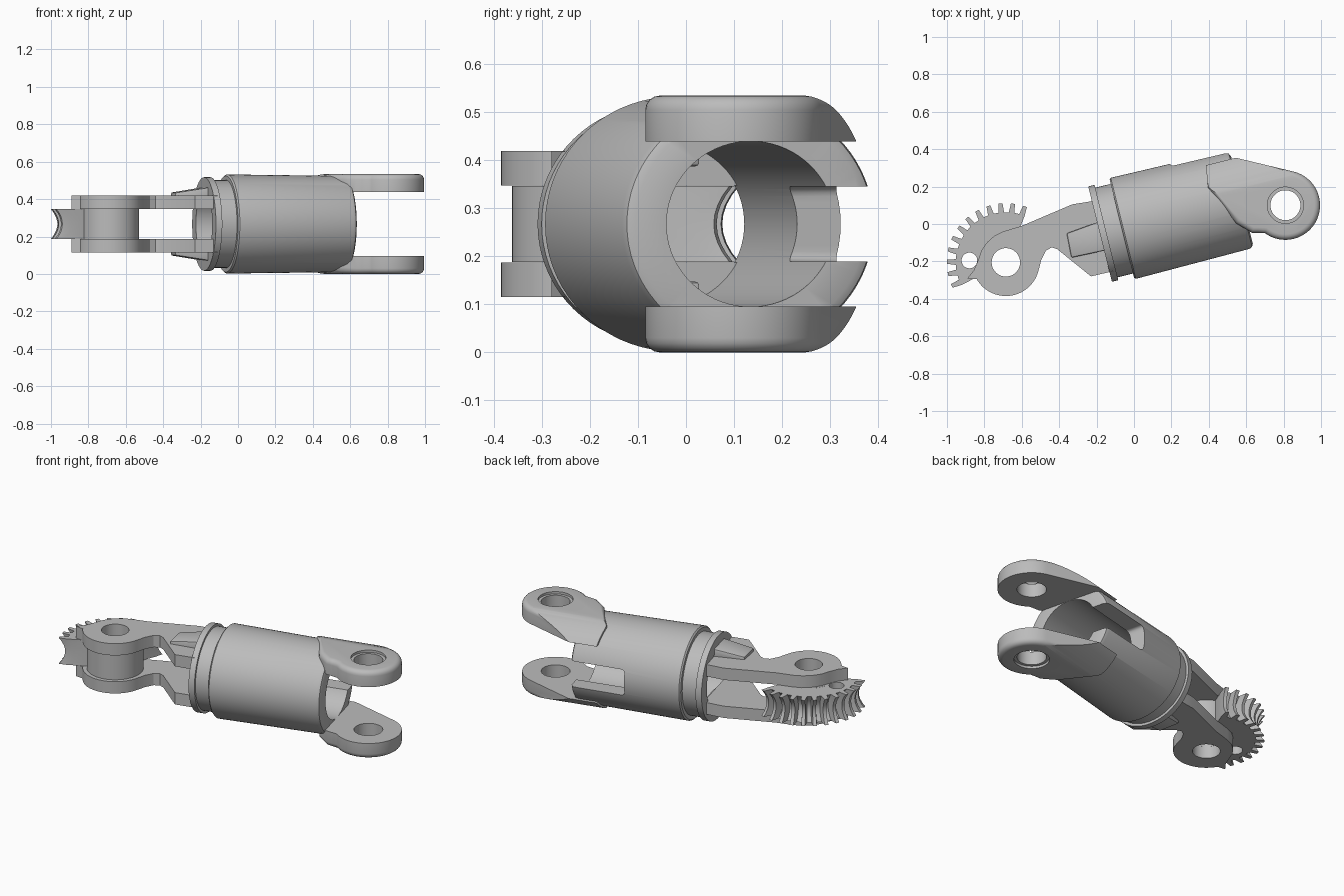
import bpy, bmesh
from math import sin, cos, pi, radians
from mathutils import Matrix

cube = bpy.data.objects.get("Cube")
if cube:
    bpy.data.objects.remove(cube, do_unlink=True)

steel = bpy.data.materials.new("plain_grey")
steel.use_nodes = True
GREY = (0.5, 0.5, 0.5, 1)
steel.diffuse_color = GREY
steel.node_tree.nodes["Principled BSDF"].inputs["Base Color"].default_value = GREY

# Parts are built centred on z = 0; the body frame has its x along the barrel
LIFT = Matrix.Translation((0, 0, 0.267))
BODY = Matrix.Translation((-0.065, -0.025, 0.267)) @ Matrix.Rotation(radians(14), 4, 'Z')


def finish(name, bm):
    bmesh.ops.recalc_face_normals(bm, faces=bm.faces)
    mesh = bpy.data.meshes.new(name)
    bm.to_mesh(mesh)
    bm.free()
    mesh.materials.append(steel)
    ob = bpy.data.objects.new(name, mesh)
    bpy.context.collection.objects.link(ob)
    return ob


def loft(name, rings, closed=False, bevel_top=0):
    """Join rings of points; cap the ends, or close the loop."""
    bm = bmesh.new()
    vr = [[bm.verts.new(p) for p in ring] for ring in rings]
    n = len(vr[0])
    pairs = list(zip(vr, vr[1:])) + ([(vr[-1], vr[0])] if closed else [])
    for a, b in pairs:
        for i in range(n):
            j = (i + 1) % n
            bm.faces.new((a[i], a[j], b[j], b[i]))
    if not closed:
        bm.faces.new(vr[0])
        bm.faces.new(vr[-1])
    if bevel_top:
        bmesh.ops.recalc_face_normals(bm, faces=bm.faces)
        top = set(vr[-1])
        rim = [e for e in bm.edges if set(e.verts) <= top]
        bmesh.ops.bevel(bm, geom=rim, offset=bevel_top, segments=4, profile=0.5, affect='EDGES')
    return finish(name, bm)


def prism(name, pts, z0, z1, bevel_top=0):
    return loft(name, [[(x, y, z) for x, y in pts] for z in (z0, z1)], bevel_top=bevel_top)


def arc(cx, cy, r, a0, a1, n):
    angles = [radians(a0 + (a1 - a0) * i / n) for i in range(n + 1)]
    return [(cx + r * cos(a), cy + r * sin(a)) for a in angles]


def disc(name, cx, cy, r, z0, z1):
    return prism(name, arc(cx, cy, r, 0, 360, 48)[:-1], z0, z1)


def modify(ob, kind, **settings):
    m = ob.modifiers.new(kind.lower(), kind)
    for key, value in settings.items():
        setattr(m, key, value)
    bpy.ops.object.select_all(action='DESELECT')
    bpy.context.view_layer.objects.active = ob
    ob.select_set(True)
    bpy.ops.object.modifier_apply(modifier=m.name)


def boolean(ob, other, operation='DIFFERENCE'):
    modify(ob, 'BOOLEAN', object=other, operation=operation, solver='EXACT')
    bpy.data.objects.remove(other, do_unlink=True)


def mirror_z(ob):
    modify(ob, 'MIRROR', use_axis=(False, False, True), use_mirror_merge=False)


def place(ob, matrix):
    ob.matrix_world = matrix
    bpy.ops.object.select_all(action='DESELECT')
    bpy.context.view_layer.objects.active = ob
    ob.select_set(True)
    bpy.ops.object.shade_smooth_by_angle(angle=radians(32))


# Barrel with collar and through bore, slightly wider than tall
profile = [(-0.12, 0.172), (-0.12, 0.25), (-0.085, 0.25), (-0.085, 0.235), (0, 0.235),
           (0, 0.257), (0.008, 0.265), (0.635, 0.257), (0.652, 0.251), (0.66, 0.235), (0.66, 0.172)]
STEPS = 72
turns = [2 * pi * i / STEPS for i in range(STEPS)]
barrel = loft("barrel", [[(u, 1.05 * r * cos(a), r * sin(a)) for u, r in profile]
                         for a in turns], closed=True)

# Side slot, open at the fork end
slot = prism("slot_cutter", [(0.335, 0.08), (0.8, 0.08), (0.8, 0.4), (0.335, 0.4)], -0.078, 0.078)
modify(slot, 'BEVEL', width=0.02, segments=4)
boolean(barrel, slot)

# Fork arms, rounded on the outside and trimmed to the barrel curve on one flank
EYE = (0.879, -0.09)
outline = ([(0.5, 0.1), (0.52, 0.235), (0.661, 0.232)] + arc(*EYE, 0.185, 63, -140, 40)
           + [(0.70, -0.198), (0.67, -0.19), (0.6, -0.12)])
arm = prism("fork_arms", outline, 0.172, 0.267, bevel_top=0.03)
flank = arc(0, 0, 1, 0, 90, 24)
section = [(0.286 * c, 0.27 * s) for c, s in flank] + [(-0.4, 0.27), (-0.4, 0), (0, 0)]
trim = loft("trim_cutter", [[(u, v, z) for v, z in section] for u in (0.4, 1.2)])
boolean(arm, trim, 'INTERSECT')
boolean(arm, disc("eye_cutter", *EYE, 0.08, 0.1, 0.4))
boolean(arm, disc("counterbore_cutter", *EYE, 0.097, 0.253, 0.4))
mirror_z(arm)
boolean(barrel, arm, 'UNION')
place(barrel, BODY)

# Clevis plates on the other end
HUB = (-0.685, -0.205)
outline = ([(-0.205, 0.125), (-0.33, 0.105), (-0.6, -0.01), (-0.70, -0.04), (-0.745, -0.062),
            (-0.785, -0.097), (-0.815, -0.14), (-0.832, -0.19), (-0.855, -0.245), (-0.89, -0.29)]
           + arc(*HUB, 0.18, 210, 345, 30)
           + [(-0.495, -0.19), (-0.47, -0.142), (-0.44, -0.125), (-0.41, -0.135),
              (-0.23, -0.28), (-0.11, -0.252)])
plates = prism("clevis_plates", outline, 0.08, 0.152)
boolean(plates, disc("hub_cutter", *HUB, 0.076, 0, 0.3))
mirror_z(plates)
place(plates, LIFT)

# Sloping gussets between the plates and the collar
gusset = prism("gussets", [(-0.36, -0.05), (-0.14, 0.03), (-0.10, -0.13), (-0.335, -0.18)], 0.12, 0.205)
for v in gusset.data.vertices:
    if v.co.z > 0.2 and v.co.x < -0.3:
        v.co.z = 0.168
mirror_z(gusset)
modify(gusset, 'BEVEL', width=0.008, segments=2)
place(gusset, LIFT)

# Toothed sector with a hollowed (throated) rim
TEETH, START, END = 12, 68, 207
pitch = (END - START) / (TEETH - 0.45)
teeth = []
for i in range(TEETH):
    a = START + i * pitch
    for part, r in ((0, 0.268), (0.1, 0.316), (0.42, 0.316), (0.55, 0.268)):
        teeth.append((radians(a + part * pitch), r))
rings = []
for k in range(9):
    t = k / 4 - 1
    dip = 0.035 * (1 - t * t)
    ring = [(HUB[0] + (r - dip) * cos(a), HUB[1] + (r - dip) * sin(a), 0.079 * t) for a, r in teeth]
    rings.append(ring + [(*HUB, 0.079 * t)])
sector = loft("toothed_sector", rings)
boolean(sector, disc("hub_body", *HUB, 0.157, -0.0795, 0.0795), 'UNION')
boolean(sector, disc("bore_cutter", *HUB, 0.076, -0.3, 0.3))
boolean(sector, disc("pin_cutter", -0.88, -0.195, 0.042, -0.3, 0.3))
place(sector, LIFT)
